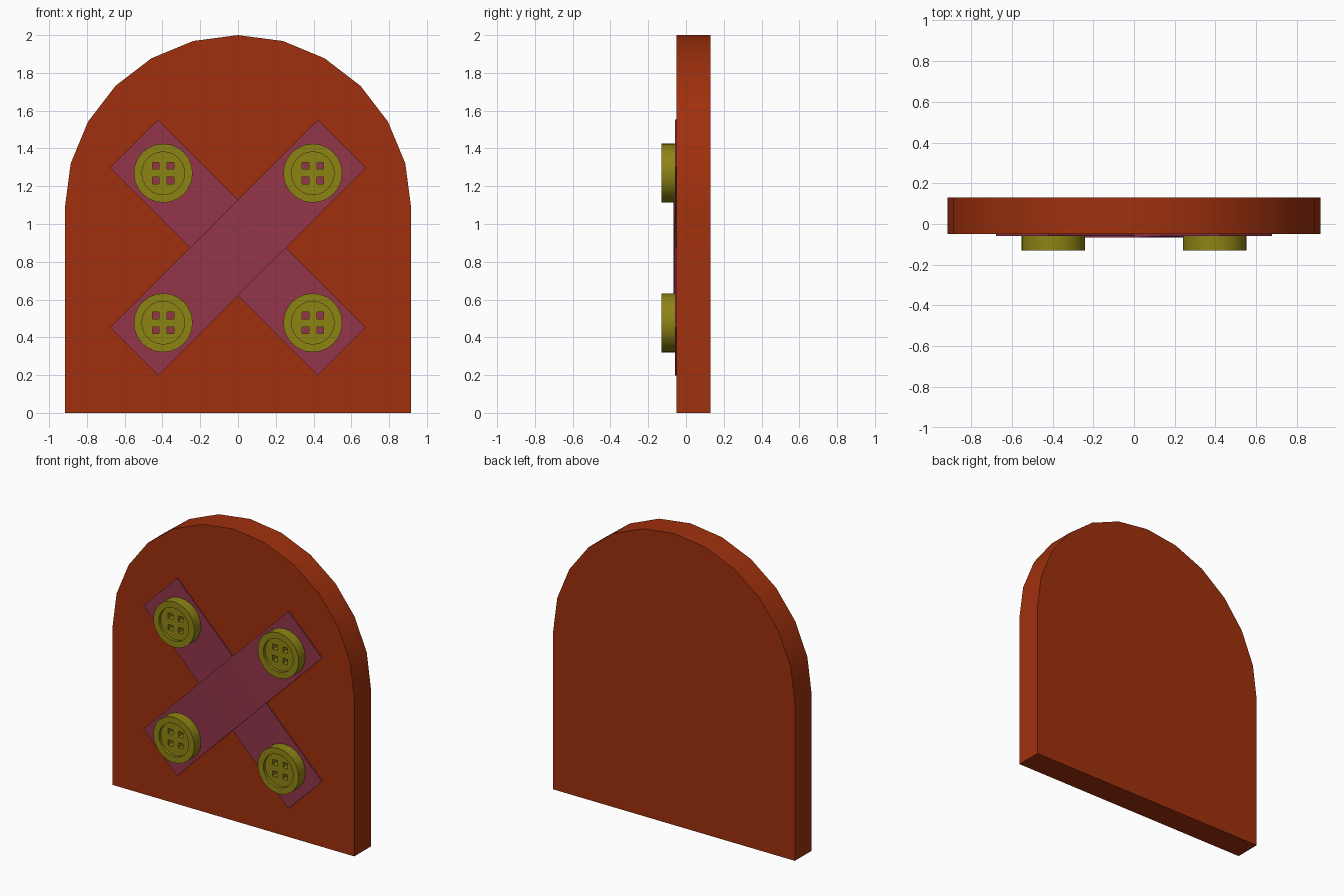
import bpy, bmesh, math
from mathutils import Matrix, Vector

if "Cube" in bpy.data.objects:
    bpy.data.objects.remove(bpy.data.objects["Cube"])

CZ = 0.875  # height of the strap crossing


def material(name, rgb):
    m = bpy.data.materials.new(name)
    m.diffuse_color = (*rgb, 1)
    m.use_nodes = True
    m.node_tree.nodes["Principled BSDF"].inputs["Base Color"].default_value = m.diffuse_color
    return m


def finish(name, bm, mat=None):
    bmesh.ops.recalc_face_normals(bm, faces=bm.faces)
    me = bpy.data.meshes.new(name)
    bm.to_mesh(me)
    bm.free()
    ob = bpy.data.objects.new(name, me)
    bpy.context.collection.objects.link(ob)
    if mat:
        me.materials.append(mat)
    return ob


def smooth(ob):
    bpy.ops.object.select_all(action='DESELECT')
    ob.select_set(True)
    bpy.context.view_layer.objects.active = ob
    bpy.ops.object.shade_smooth_by_angle(angle=math.radians(30))


def prism(name, outline, vec, mat):
    bm = bmesh.new()
    face = bm.faces.new([bm.verts.new(p) for p in outline])
    ext = bmesh.ops.extrude_face_region(bm, geom=[face], use_keep_orig=True)
    verts = [v for v in ext['geom'] if isinstance(v, bmesh.types.BMVert)]
    bmesh.ops.translate(bm, vec=vec, verts=verts)
    return finish(name, bm, mat)


wood = material("rust_red", (0.35, 0.03, 0.004))
cloth = material("plum", (0.29, 0.036, 0.067))
plastic = material("olive", (0.27, 0.23, 0.007))

# Round-topped board
R = 0.917
outline = [(-R, -0.05, 0), (R, -0.05, 0)]
for i in range(13):
    a = math.radians(15 * i)
    outline.append((R * math.cos(a), -0.05, 2 - R + R * math.sin(a)))
smooth(prism("board", outline, Vector((0, 0.18, 0)), wood))


# Crossed straps: side profile (length, depth) extruded to the strap width
def strap(name, front, angle):
    pts = [(-0.778, -0.05), *front, (0.778, -0.05)]
    ob = prism(name, [(u, y, -0.18) for u, y in pts], Vector((0, 0, 0.36)), cloth)
    ob.data.transform(Matrix.Translation((0, 0, CZ)) @ Matrix.Rotation(angle, 4, 'Y'))
    smooth(ob)


strap("under_strap", [(-0.778, -0.058), (0.778, -0.058)], math.radians(45))
strap("over_strap", [(-0.778, -0.058), (-0.38, -0.059), (-0.2, -0.066),
                     (0.2, -0.066), (0.38, -0.059), (0.778, -0.058)], math.radians(-45))

# Button: turned rim with a sunken centre
N = 24
bm = bmesh.new()
rings = []
for r, y in [(0.156, -0.056), (0.156, -0.13), (0.113, -0.13), (0.113, -0.11)]:
    rings.append([bm.verts.new((r * math.cos(2 * math.pi * i / N), y,
                                r * math.sin(2 * math.pi * i / N))) for i in range(N)])
for a, b in zip(rings, rings[1:]):
    for i in range(N):
        j = (i + 1) % N
        bm.faces.new((a[i], a[j], b[j], b[i]))
bm.faces.new(rings[0])
bm.faces.new(rings[-1])
button = finish("button_1", bm, plastic)

# Four square thread holes
bm = bmesh.new()
for sx in (-1, 1):
    for sz in (-1, 1):
        bmesh.ops.create_cube(bm, size=1, matrix=Matrix.Translation((sx * 0.039, -0.09, sz * 0.039))
                              @ Matrix.Diagonal((0.036, 0.2, 0.036, 1)))
cutter = finish("hole_cutter", bm)
cutter.hide_render = True
mod = button.modifiers.new("holes", 'BOOLEAN')
mod.operation, mod.solver, mod.object = 'DIFFERENCE', 'EXACT', cutter
smooth(button)
bpy.ops.object.modifier_apply(modifier="holes")
bpy.data.objects.remove(cutter)

# One button on each strap end
for k, (sx, sz) in enumerate([(-1, 1), (1, 1), (-1, -1), (1, -1)]):
    ob = button if k == 0 else button.copy()
    if k:
        ob.name = f"button_{k + 1}"
        bpy.context.collection.objects.link(ob)
    ob.location = (sx * 0.396, 0, CZ - 0.002 + sz * 0.396)
